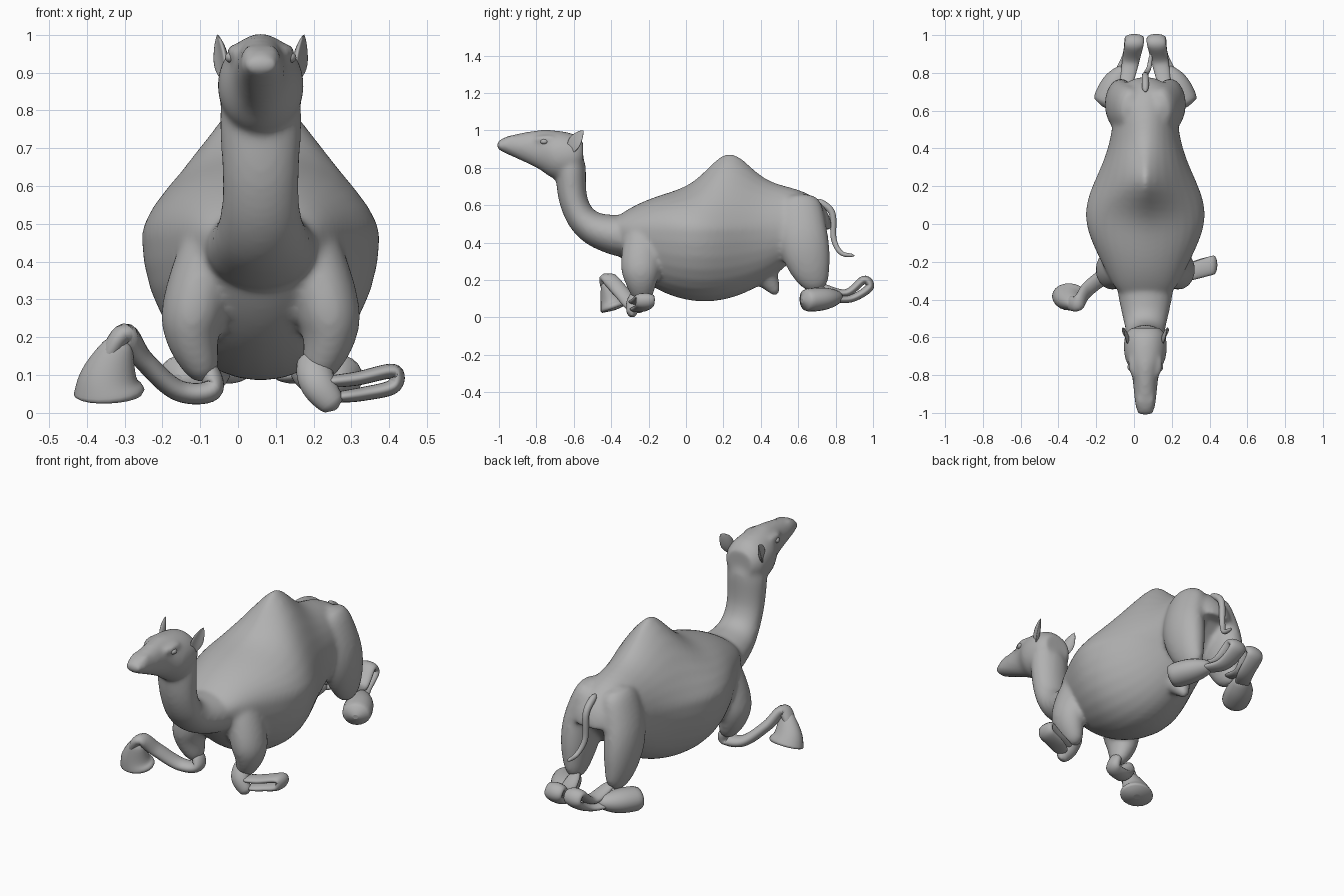
import bpy, bmesh, math
from mathutils import Vector

if "Cube" in bpy.data.objects:
    bpy.data.objects.remove(bpy.data.objects["Cube"], do_unlink=True)

MIDDLE = 0.06       # the animal's own centre line in x
ACROSS, ALONG = Vector((1, 0, 0)), Vector((0, 1, 0))
RIGHT, LEFT = -1, 1

coat = bpy.data.materials.new("plain_grey")
coat.use_nodes = True
grey = (0.44, 0.44, 0.44, 1)
coat.diffuse_color = grey
shader = coat.node_tree.nodes["Principled BSDF"]
shader.inputs["Base Color"].default_value = grey
shader.inputs["Roughness"].default_value = 0.8


def spline(keys, steps=8):
    """Smooth list of values running through the keys."""
    keys = [Vector(key) for key in keys]
    keys = [keys[0] * 2 - keys[1]] + keys + [keys[-1] * 2 - keys[-2]]
    result = []
    for before, here, there, after in zip(keys, keys[1:], keys[2:], keys[3:]):
        leave, arrive = (there - before) / 2, (after - here) / 2
        for step in range(steps):
            t = step / steps
            blend = t * t * (3 - 2 * t)
            result.append(here.lerp(there, blend)
                          + leave * t * (1 - t) ** 2 - arrive * t * t * (1 - t))
    return result + [keys[-2]]


def bell(value, centre, spread):
    return math.exp(-((value - centre) / spread) ** 2)


def circle(count):
    """Cosine and sine pairs once around."""
    angles = [math.tau * i / count for i in range(count)]
    return [(math.cos(angle), math.sin(angle)) for angle in angles]


def skin(bm, rings):
    """Join rings of points into a closed tube."""
    loops = [[bm.verts.new(point) for point in ring] for ring in rings]
    for first, second in zip(loops, loops[1:]):
        for i in range(len(first)):
            corners = (first[i - 1], first[i], second[i], second[i - 1])
            bm.faces.new(corners).smooth = True
    bm.faces.new(loops[0])
    bm.faces.new(loops[-1])


def section(y, bottom, middle, top, width, roundness=2):
    """Upright cross-section whose upper half can be peaked."""
    ring = []
    for c, s in circle(32):
        power = 2 / roundness if s > 0 else 1
        reach = top - middle if s > 0 else middle - bottom
        ring.append(Vector((MIDDLE + math.copysign(abs(c) ** power, c) * width, y,
                            middle + math.copysign(abs(s) ** power, s) * reach)))
    return ring


def tube(bm, path, start, end, bulge=0, flat=1, hand=LEFT, side=ACROSS, cup=0):
    """Round-ended tube along a path whose x is the distance from the centre line."""
    points = [Vector((MIDDLE + hand * p.x, p.y, p.z)) for p in spline(path)]
    last = len(points) - 1
    rings = []
    for i, point in enumerate(points):
        t = i / last
        radius = start + (end - start) * t + bulge * math.sin(math.pi * t)
        radius *= max(0.2, math.sqrt(1 - (2 * t - 1) ** 12))
        tangent = (points[min(i + 1, last)] - points[max(i - 1, 0)]).normalized()
        wide = (side - tangent * side.dot(tangent)).normalized()
        deep = tangent.cross(wide)
        rings.append([point + radius * (wide * c + deep * (flat * s + cup * c * c))
                      for c, s in circle(20)])
    skin(bm, rings)


def finish(bm, name):
    bmesh.ops.recalc_face_normals(bm, faces=bm.faces)
    mesh = bpy.data.meshes.new(name)
    bm.to_mesh(mesh)
    bm.free()
    mesh.materials.append(coat)
    ob = bpy.data.objects.new(name, mesh)
    bpy.context.scene.collection.objects.link(ob)
    return ob


def part(name, path, start, end, **shape):
    bm = bmesh.new()
    tube(bm, path, start, end, **shape)
    return finish(bm, name)


# Torso: sagging belly, arched spine and a peaked hump, rounded at both ends
body = bmesh.new()
torso = []
middle = 0.47
for i in range(-24, 25):
    u = math.sin(math.pi / 2 * i / 25)
    y = 0.18 + 0.6 * u
    rounding = math.sqrt(1 - u ** 8)
    spine = 0.72 - 0.35 * (y - 0.3) ** 2 + 0.16 * bell(y, 0.23, 0.15)
    belly = 0.085 + (y - 0.1) ** 2
    width = 0.165 + 0.15 * bell(y, 0.05, 0.29)
    torso.append(section(y, middle + (min(belly, middle) - middle) * rounding, middle,
                         middle + (spine - middle) * rounding, width * rounding,
                         roundness=2 - 0.75 * bell(y, 0.22, 0.25)))
skin(body, torso)

# Neck
tube(body, [(0, -.28, .42), (0, -.5, .48), (0, -.6, .62), (0, -.62, .88)],
     start=.17, end=.12, bulge=-.04, flat=.75)

# Head, from snout to nape
head = [(-1.01, .9, .94, .04), (-.95, .87, .97, .055), (-.8, .8, 1, .072),
        (-.7, .74, 1, .11), (-.6, .75, .98, .11), (-.55, .8, .94, .08)]
skin(body, [section(y, bottom, (bottom + top) / 2, top, width)
            for y, bottom, top, width in spline(head)])

for hand in (RIGHT, LEFT):
    # Brow ridges
    tube(body, [(.06, -.82, .95), (.08, -.7, .96)], start=.01, end=.01, bulge=.01, hand=hand)
    # Nostril bumps
    tube(body, [(.03, -.98, .94), (.03, -.9, .96)], start=.01, end=.01, bulge=.01, hand=hand)
    # Shoulders and forearms
    tube(body, [(.11, -.22, .5), (.17, -.24, .3), (.18, -.24, .2), (.14, -.23, .08)],
         start=.08, end=.035, bulge=.025, flat=1.25, hand=hand)
    # Haunches and thighs
    tube(body, [(.06, .6, .66), (.12, .62, .45), (.13, .66, .28), (.12, .71, .14)],
         start=.075, end=.035, bulge=.03, flat=1.55, hand=hand)

# Point under the belly
tube(body, [(0, .38, .28), (0, .44, .2), (0, .49, .12)], start=.1, end=.02)

body = finish(body, "body")
remesh = body.modifiers.new("blend", "REMESH")
remesh.mode = "VOXEL"
remesh.voxel_size = 0.011
remesh.use_smooth_shade = True
soften = body.modifiers.new("soften", "SMOOTH")
soften.factor = 0.5
soften.iterations = 14

for hand, label in ((RIGHT, "right"), (LEFT, "left")):
    part(label + "_ear", [(.09, -.62, .88), (.1, -.59, .94), (.115, -.55, 1)],
         start=.015, end=.006, bulge=.026, flat=.3, hand=hand,
         side=ALONG + ACROSS * hand * 0.4, cup=-0.3 * hand)
    part(label + "_eye", [(.075, -.78, .94), (.085, -.74, .94)],
         start=.006, end=.006, bulge=.008, hand=hand)
    # Hind shank folded back to the hock and forward again
    part(label + "_hind_shank", [(.11, .7, .18), (.08, .85, .13), (.06, .95, .2),
                                 (.06, .98, .16), (.08, .88, .1), (.16, .75, .1)],
         start=.035, end=.035, bulge=.016, flat=.45, hand=hand)
    # Wide wedge-shaped foot
    part(label + "_hind_foot", [(.1, .83, .11), (.16, .74, .1), (.22, .62, .09)],
         start=.03, end=.07, bulge=.02, flat=.85, hand=hand)

# Right foreleg thrown out to the side in an arch
part("right_front_shank", [(.14, -.23, .13), (.13, -.25, .06), (.22, -.28, .06),
                           (.31, -.35, .14), (.36, -.42, .21), (.42, -.41, .12)],
     start=.045, end=.04, flat=.65, hand=RIGHT, side=ALONG)
part("right_front_foot", [(.37, -.43, .2), (.4, -.4, .1), (.4, -.38, .04)],
     start=.03, end=.1, bulge=.01, flat=.8, hand=RIGHT)

# Left foreleg crumpled into a flat loop
part("left_front_shank", [(.14, -.23, .15), (.15, -.28, .08), (.2, -.29, .01)],
     start=.045, end=.03, bulge=.01, flat=.8)
part("left_front_foot", [(.19, -.28, .04), (.27, -.24, .05), (.35, -.22, .07),
                         (.35, -.22, .11), (.25, -.25, .09), (.15, -.28, .08)],
     start=.04, end=.04, bulge=.01, flat=.4, side=ALONG)

part("tail", [(0, .7, .63), (0, .78, .56), (0, .79, .42), (.02, .83, .345), (.03, .9, .33)],
     start=.02, end=.01)
